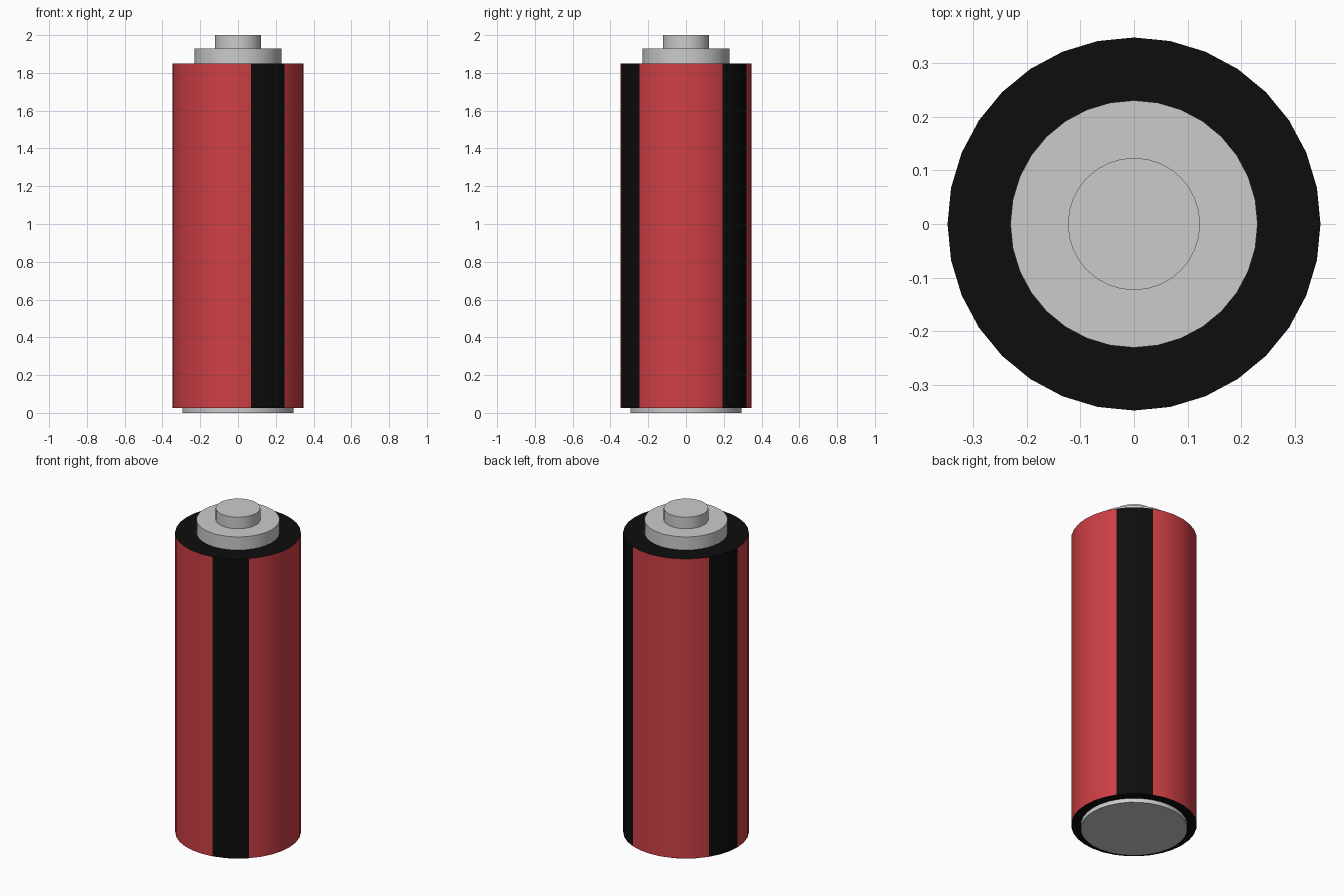
import bpy, math

if "Cube" in bpy.data.objects:
    bpy.data.objects.remove(bpy.data.objects["Cube"])

SIDES = 32
STEP = 360 / SIDES


def material(name, color):
    mat = bpy.data.materials.new(name)
    mat.diffuse_color = (*color, 1)
    mat.use_nodes = True
    mat.node_tree.nodes["Principled BSDF"].inputs["Base Color"].default_value = mat.diffuse_color
    return mat


def cylinder(name, radius, z0, z1):
    # rotated so a corner lies on the +x axis
    bpy.ops.mesh.primitive_cylinder_add(
        vertices=SIDES, radius=radius, depth=z1 - z0, location=(0, 0, (z0 + z1) / 2))
    ob = bpy.context.object
    ob.name = name
    bpy.ops.object.shade_smooth_by_angle(angle=math.radians(30))
    return ob


# Metal contacts
cylinder("bottom_contact", 0.295, 0.0, 0.025)
cylinder("top_collar", 0.23, 1.85, 1.93)
cylinder("top_terminal", 0.123, 1.93, 2.0)

# Casing: red wrap with black ends and three black stripes, each three faces wide
casing = cylinder("casing", 0.347, 0.025, 1.85)
casing.data.materials.append(material("red_wrap", (0.62, 0.05, 0.06)))
casing.data.materials.append(material("black_wrap", (0.004, 0.004, 0.004)))
stripe_starts = [3, 13, 25]   # counted in faces anticlockwise from +x
for face in casing.data.polygons:
    if abs(face.normal.z) > 0.5:
        face.material_index = 1
    else:
        angle = math.degrees(math.atan2(face.normal.y, face.normal.x)) % 360
        index = int(angle // STEP)
        face.material_index = int(any(s <= index < s + 3 for s in stripe_starts))
